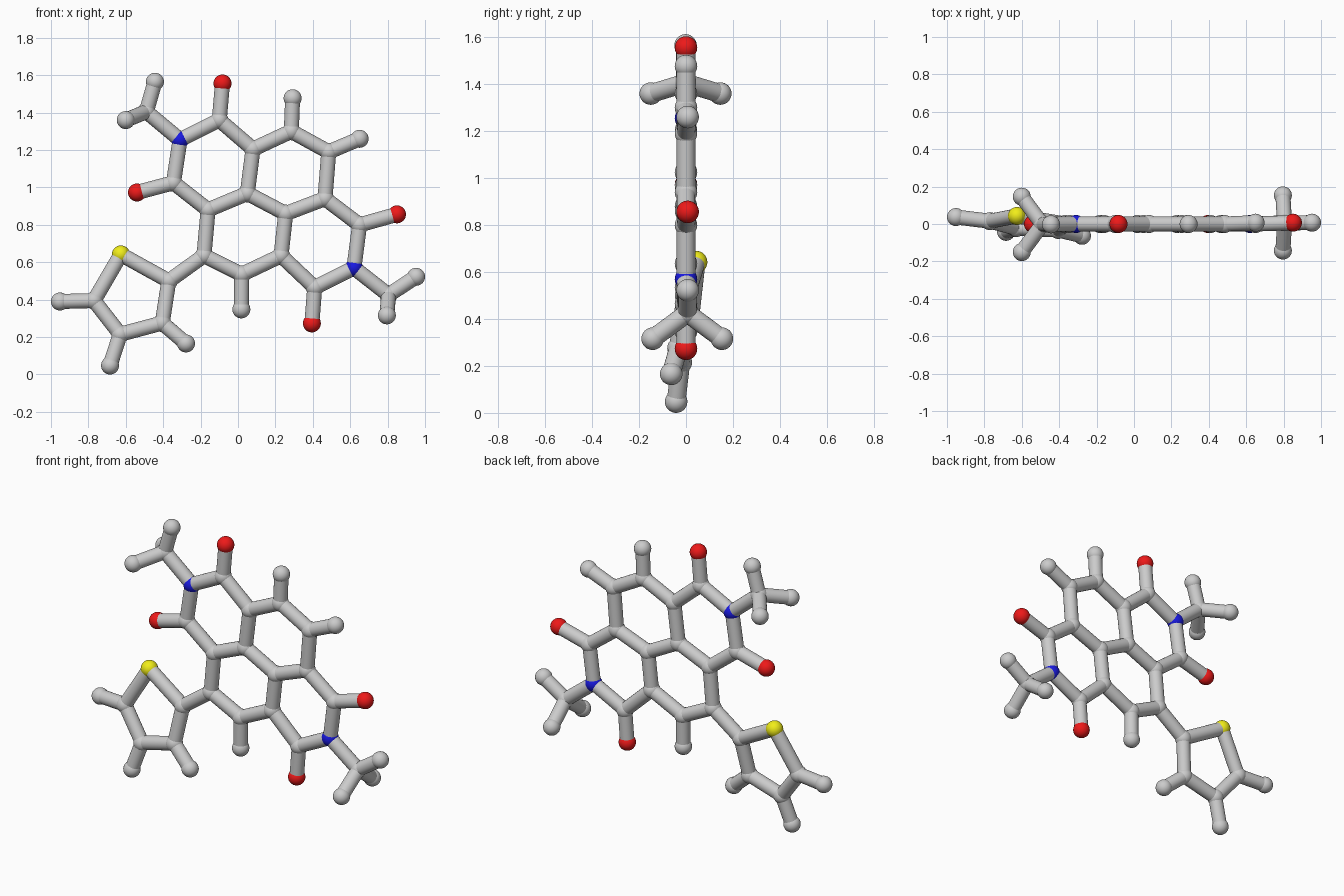
import bpy, bmesh
from mathutils import Vector, Matrix

if "Cube" in bpy.data.objects:
    bpy.data.objects.remove(bpy.data.objects["Cube"])

BALL, STICK = 0.048, 0.04

def material(name, rgb):
    m = bpy.data.materials.new(name)
    m.diffuse_color = (*rgb, 1)
    m.use_nodes = True
    m.node_tree.nodes["Principled BSDF"].inputs["Base Color"].default_value = m.diffuse_color
    return m

RED = material("red", (0.85, 0.01, 0.01))
BLUE = material("blue", (0.01, 0.01, 0.75))
YELLOW = material("yellow", (0.88, 0.85, 0.01))

def finish(bm, name, mat=None):
    for f in bm.faces:
        f.smooth = len(f.verts) <= 4
    me = bpy.data.meshes.new(name)
    bm.to_mesh(me)
    bm.free()
    if mat:
        me.materials.append(mat)
    bpy.context.collection.objects.link(bpy.data.objects.new(name, me))

def ball(name, p, mat=None):
    bm = bmesh.new()
    bmesh.ops.create_uvsphere(bm, u_segments=32, v_segments=16, radius=BALL,
                              matrix=Matrix.Translation(p))
    finish(bm, name, mat)

def stick(name, a, b):
    d = b - a
    rot = d.to_track_quat('Z', 'Y').to_matrix().to_4x4()
    bm = bmesh.new()
    bmesh.ops.create_cone(bm, cap_ends=True, segments=24, radius1=STICK,
                          radius2=STICK, depth=d.length,
                          matrix=Matrix.Translation((a + b) / 2) @ rot)
    finish(bm, name)

# Joint centres, lettered by position; upper imide, fused core, lower imide, five-ring
P = {
    "N1": (-.31, 0, 1.255), "Ca": (-.10, 0, 1.36), "Cb": (.08, 0, 1.205),
    "Cc": (.285, 0, 1.30), "Cd": (.485, 0, 1.19), "Ce": (.465, 0, .94),
    "Cf": (.255, 0, .86), "Cg": (.05, 0, .968), "Ch": (-.16, 0, .88),
    "Ci": (-.345, 0, 1.025), "Cj": (-.182, 0, .635), "Ck": (.02, 0, .535),
    "Cl": (.23, 0, .635), "Cm": (.41, 0, .465), "N2": (.62, 0, .57),
    "Cn": (.65, 0, .80),
    "Co": (-.37, 0, .50), "S1": (-.626, .043, .642), "Cp": (-.77, .015, .395),
    "Cq": (-.63, -.022, .215), "Cr": (-.405, -.032, .275),
    "O1": (-.083, 0, 1.556), "O2": (-.54, 0, .973),
    "O3": (.395, 0, .273), "O4": (.85, .007, .856),
    "H1": (.292, 0, 1.477), "H2": (.65, .007, 1.26), "H3": (.018, 0, .348),
    "H4": (-.952, .037, .39), "H5": (-.684, -.042, .048), "H6": (-.278, -.063, .166),
    "M1": (-.49, -.002, 1.405), "M2": (.805, .006, .425),
    "H7": (-.444, -.002, 1.565), "H8": (.952, .007, .522),
    "H9": (-.60, -.15, 1.36), "Hx": (-.60, .146, 1.36),
    "Hy": (.796, -.142, .316), "Hz": (.796, .153, .316),
}
P = {k: Vector(v) for k, v in P.items()}

# Chains of bonded joints
CHAINS = """N1 Ca Cb Cg Ch Ci N1|Cb Cc Cd Ce Cf Cg|Ch Cj Ck Cl Cf|Cl Cm N2 Cn Ce
Cj Co S1 Cp Cq Cr Co|Ca O1|Ci O2|Cm O3|Cn O4|Cc H1|Cd H2|Ck H3|Cp H4|Cq H5|Cr H6
N1 M1 H7|N2 M2 H8|H9 M1 Hx|Hy M2 Hz""".replace("\n", "|")

STYLE = {"N": ("nitrogen", BLUE), "O": ("oxygen", RED), "S": ("sulfur", YELLOW),
         "C": ("carbon", None), "H": ("hydrogen", None), "M": ("methyl_carbon", None)}

for key, p in P.items():
    name, mat = STYLE[key[0]]
    ball(name + "_ball", p, mat)

for chain in CHAINS.split("|"):
    keys = chain.split()
    for a, b in zip(keys, keys[1:]):
        stick("bond_stick", P[a], P[b])
